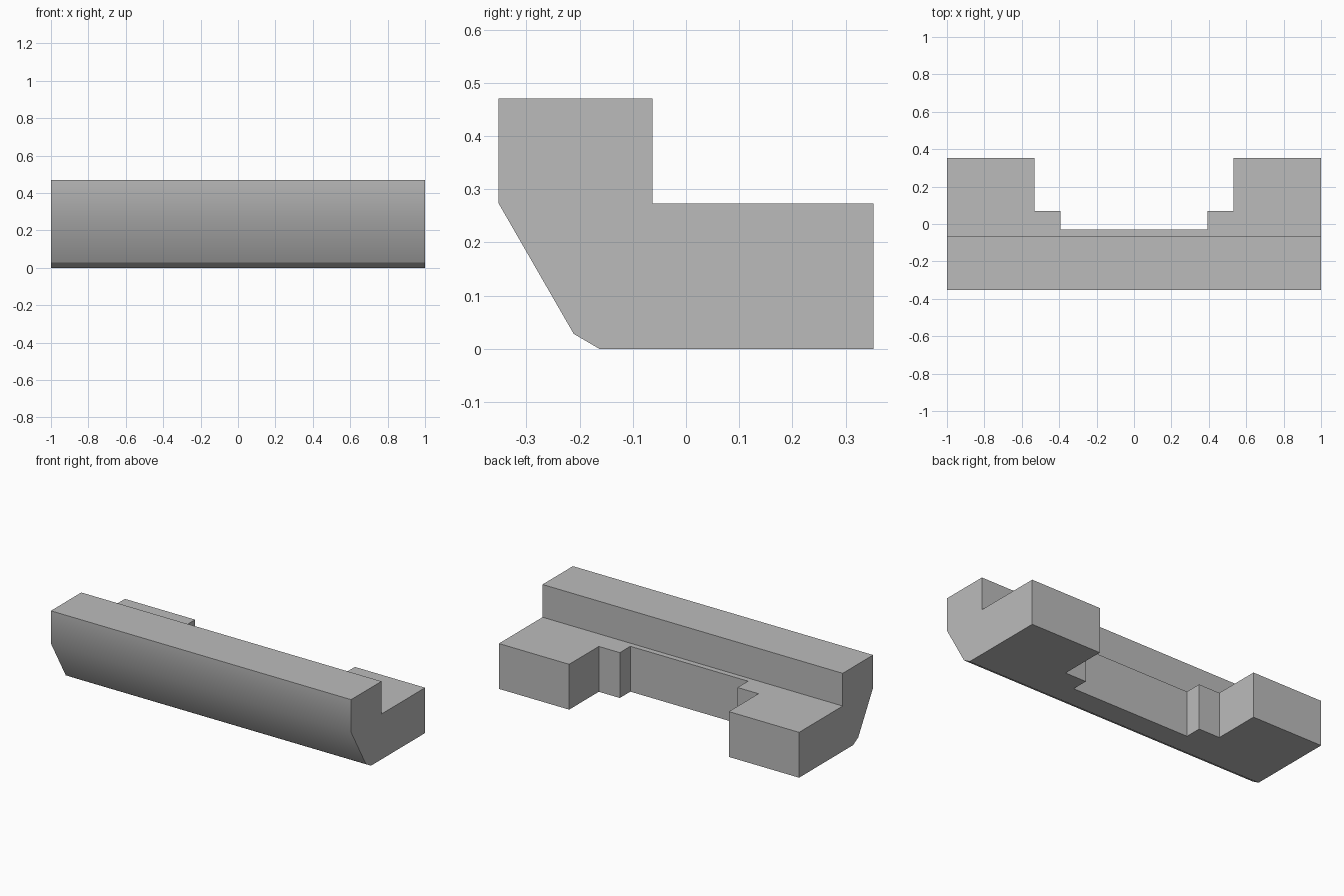
import bpy
import bmesh
from mathutils import Vector

if "Cube" in bpy.data.objects:
    bpy.data.objects.remove(bpy.data.objects["Cube"], do_unlink=True)

LEDGE_Z, FRONT_Y = 0.273, -0.352

grey = bpy.data.materials.new("plain grey")
grey.use_nodes = True
colour = (0.5, 0.5, 0.5, 1)
grey.diffuse_color = colour
grey.node_tree.nodes["Principled BSDF"].inputs["Base Color"].default_value = colour


def prism(name, points, sweep):
    """Extrude a closed outline along a vector into a solid."""
    bm = bmesh.new()
    face = bm.faces.new([bm.verts.new(p) for p in points])
    out = bmesh.ops.extrude_face_region(bm, geom=[face])
    moved = [v for v in out["geom"] if isinstance(v, bmesh.types.BMVert)]
    bmesh.ops.translate(bm, verts=moved, vec=Vector(sweep))
    bmesh.ops.recalc_face_normals(bm, faces=bm.faces)
    mesh = bpy.data.meshes.new(name)
    bm.to_mesh(mesh)
    bm.free()
    obj = bpy.data.objects.new(name, mesh)
    bpy.context.collection.objects.link(obj)
    return obj


# Main body: side profile swept across the full width
profile = [(FRONT_Y, 0.47), (FRONT_Y, LEDGE_Z), (-0.211, 0.028), (-0.163, 0),
           (0.352, 0), (0.352, LEDGE_Z), (-0.063, LEDGE_Z), (-0.063, 0.47)]
body = prism("bumper_body", [(-1, y, z) for y, z in profile], (2, 0, 0))
body.data.materials.append(grey)

# Stepped recess through the rear ledge, mirrored about the centre
half = [(0.392, -0.03), (0.392, 0.07), (0.532, 0.07), (0.532, 0.5)]
plan = half + [(-x, y) for x, y in reversed(half)]
cutter = prism("recess_cutter", [(x, y, -0.1) for x, y in plan], (0, 0, 0.7))
cutter.hide_render = True

cut = body.modifiers.new("recess", 'BOOLEAN')
cut.operation = 'DIFFERENCE'
cut.solver = 'EXACT'
cut.object = cutter
bpy.context.view_layer.objects.active = body
bpy.ops.object.modifier_apply(modifier=cut.name)
bpy.data.objects.remove(cutter, do_unlink=True)

# Soft bend on the front face, crisp edges everywhere else
mesh = body.data
for poly in mesh.polygons:
    poly.use_smooth = True
for edge in mesh.edges:
    ends = [mesh.vertices[i].co for i in edge.vertices]
    soft = all(abs(v.z - LEDGE_Z) < 0.001 and abs(v.y - FRONT_Y) < 0.001 for v in ends)
    edge.use_edge_sharp = not soft
